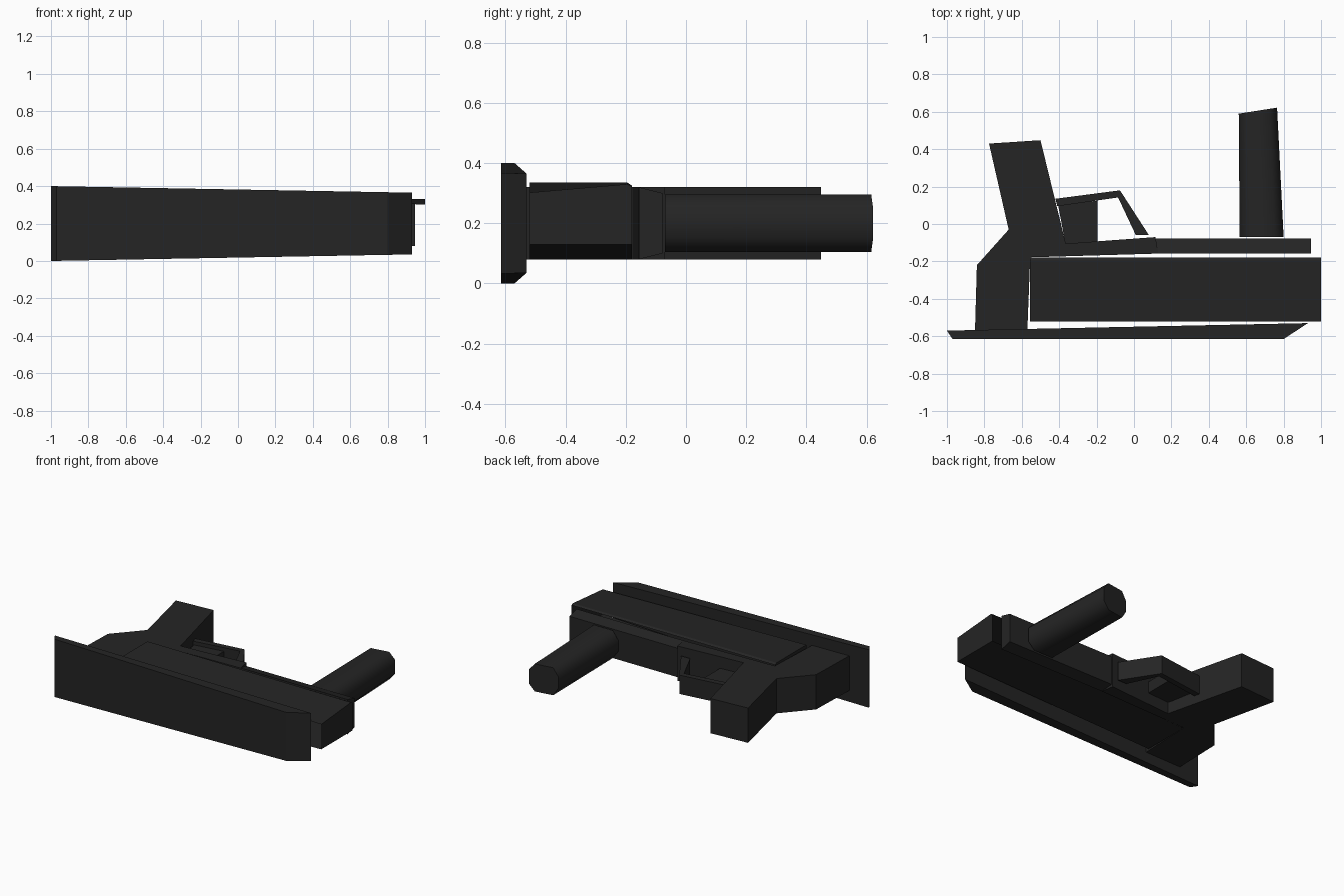
import bpy, bmesh

if "Cube" in bpy.data.objects:
    bpy.data.objects.remove(bpy.data.objects["Cube"])

mat = bpy.data.materials.new("matte black")
mat.diffuse_color = (0.018, 0.018, 0.018, 1)
mat.use_nodes = True
mat.node_tree.nodes["Principled BSDF"].inputs["Base Color"].default_value = mat.diffuse_color


def finish(name, bm, recalc=True):
    if recalc:
        bmesh.ops.recalc_face_normals(bm, faces=bm.faces)
    me = bpy.data.meshes.new(name)
    bm.to_mesh(me)
    bm.free()
    me.materials.append(mat)
    ob = bpy.data.objects.new(name, me)
    bpy.context.collection.objects.link(ob)
    return ob


def prism(name, pts, half):
    """Extrude an xy profile symmetrically about z = 0.2; half(x, y) is half the depth."""
    bm = bmesh.new()
    lo = [bm.verts.new((x, y, 0.2 - half(x, y))) for x, y in pts]
    hi = [bm.verts.new((x, y, 0.2 + half(x, y))) for x, y in pts]
    bm.faces.new(lo)
    bm.faces.new(hi)
    n = len(pts)
    for i in range(n):
        j = (i + 1) % n
        bm.faces.new((lo[i], lo[j], hi[j], hi[i]))
    return finish(name, bm)


# long tapering top cover
prism("top_cover", [(-1, -0.57), (-0.97, -0.615), (0.80, -0.615), (0.93, -0.53)],
      lambda x, y: 0.2 - 0.035 * (x + 1) / 1.93)

# rear body with slanted handle and lower rail
prism("body_handle", [(-0.85, -0.57), (-0.84, -0.22), (-0.67, -0.03), (-0.775, 0.43),
                      (-0.50, 0.448), (-0.365, -0.105), (0.115, -0.07), (0.13, -0.158),
                      (-0.555, -0.178), (-0.57, -0.567)], lambda x, y: 0.12)

# front rail, narrower towards the grip side
prism("front_rail", [(0.115, -0.157), (0.115, -0.078), (0.945, -0.078), (0.945, -0.157)],
      lambda x, y: 0.12 if y < -0.1 else 0.1)

# finger guard and trigger
prism("finger_guard", [(-0.42, 0.135), (-0.075, 0.18), (0.08, -0.06), (0.01, -0.06),
                       (-0.085, 0.142), (-0.41, 0.095)], lambda x, y: 0.065)
prism("trigger", [(-0.405, 0.098), (-0.195, 0.125), (-0.195, -0.095), (-0.367, -0.105)],
      lambda x, y: 0.04)

# thin housing, open on its two long sides
bm = bmesh.new()
left = [bm.verts.new(p) for p in [(-0.555, -0.52, 0.08), (-0.555, -0.18, 0.08),
        (-0.555, -0.18, 0.325), (-0.555, -0.195, 0.335), (-0.555, -0.52, 0.335)]]
right = [bm.verts.new(p) for p in [(1, -0.52, 0.13), (1, -0.18, 0.13),
         (1, -0.18, 0.322), (1, -0.195, 0.33), (1, -0.52, 0.302)]]
bm.faces.new(right)
bm.faces.new(left[::-1])
for i in (0, 2, 3):
    bm.faces.new((left[i], left[i + 1], right[i + 1], right[i]))
finish("housing", bm, False)

# front grip with rounded long edges
bm = bmesh.new()
sect = [(0, 0.3), (0.18, 0), (0.8, 0), (1, 0.25), (1, 0.75), (0.8, 1), (0.18, 1), (0, 0.7)]
rings = []
for x0, y0, x1, y1 in [(0.565, -0.07, 0.80, -0.07), (0.56, 0.59, 0.765, 0.622)]:
    rings.append([bm.verts.new((x0 + (x1 - x0) * u, y0 + (y1 - y0) * u, 0.105 + 0.19 * v))
                  for u, v in sect])
for r in rings:
    bm.faces.new(r)
for i in range(8):
    j = (i + 1) % 8
    bm.faces.new((rings[0][i], rings[0][j], rings[1][j], rings[1][i]))
grip = finish("front_grip", bm)
bpy.context.view_layer.objects.active = grip
grip.select_set(True)
bpy.ops.object.shade_smooth_by_angle(angle=1.15)
